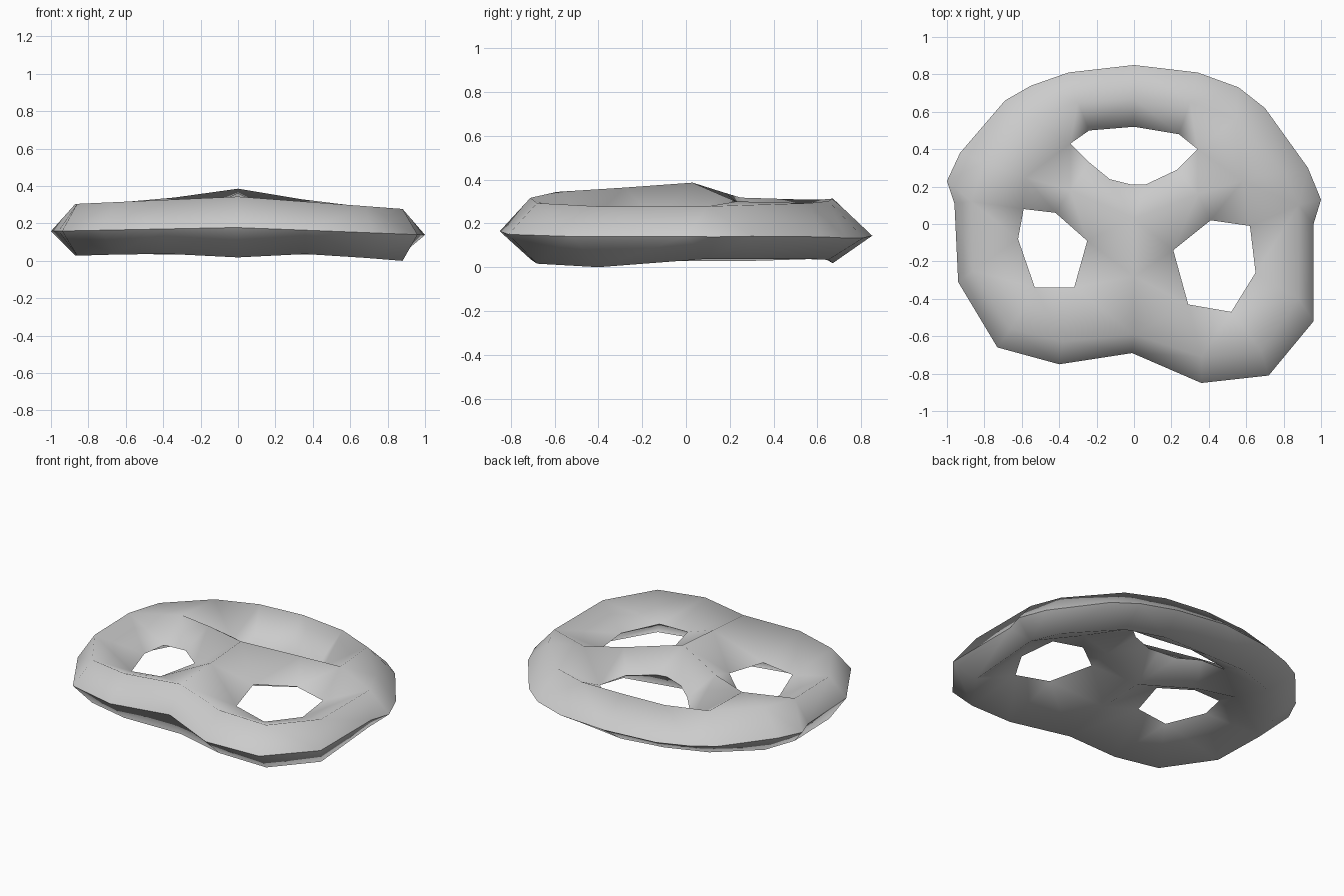
import bpy
import bmesh
from mathutils import Vector
from mathutils.geometry import delaunay_2d_cdt

cube = bpy.data.objects.get("Cube")
if cube:
    bpy.data.objects.remove(cube, do_unlink=True)

# Plan outlines of the pretzel, in hundredths of a unit
outline = [(0, 85), (34, 81), (56, 73), (70, 62), (93, 30), (100, 13), (96, 0), (96, -52),
           (72, -81), (36, -85), (-1, -69), (-40, -75), (-73, -66), (-94, -31), (-96, 11),
           (-100, 23), (-93, 38), (-69, 66), (-55, 74), (-35, 81)]
back_hole = [(-34, 43), (-24, 50), (0, 52), (24, 48), (34, 40), (23, 29), (6, 21),
             (-1, 21), (-13, 24), (-24, 33)]
left_hole = [(41, 2), (62, -1), (65, -26), (52, -47), (29, -43), (21, -14)]
right_hole = [(-59, 8), (-42, 6), (-25, -9), (-32, -34), (-53, -34), (-62, -8)]

# Crest lines: the dough ring, the spine and the two crossing arms
ring = [(0, 67), (30, 65), (54, 56), (80, 28), (88, 10), (88, -40), (68, -68),
        (36, -71), (0, -59), (-38, -63), (-66, -56), (-86, -25), (-87, 12), (-80, 33),
        (-56, 56), (-30, 65)]
spine = [(0, -59), (0, -28), (0, 3)]
left_arm = [(0, 3), (34, 16), (58, 23), (80, 28)]
right_arm = [(0, 3), (-34, 18), (-58, 25), (-80, 33)]


def crest_height(x, y):
    """Top of the dough: highest at the crossing, lower at the rim."""
    height = 0.345 - 0.06 * abs(x) - 0.015 * x
    if y > 0.4:
        return height - 0.03 + 0.035 * abs(x)
    return height + 0.045 * max(0, 1 - Vector((x, y)).length / 0.5)


def ring_base(x, y):
    """Underside of the outer ring, sagging a little at the front left."""
    height = 0.02 + 0.05 * min(abs(x), 0.4)
    return height - 0.08 * max(0, x - 0.4) * (y < 0) - 0.03 * max(0, -x - 0.5)


def strut_base(x, y):
    """Underside of the spine and arms, raised above the ring."""
    return 0.1 + 0.1 * min(abs(x), 0.3) + 0.05 * min(y, 0)


def outer_rim_height(x, y):
    """Widest line of the dough, halfway up its side."""
    return 0.18 - 0.03 * abs(x) - 0.01 * x - 0.1 * max(0, y - 0.5)


def hole_rim_height(x, y):
    """Hole edges climb towards the crossing and dip at the back."""
    return 0.25 - 0.11 * abs(x) - 0.75 * max(0, y - 0.35)


def inside(point, loop):
    hit = False
    for a, b in zip(loop, loop[1:] + loop[:1]):
        if (a[1] > point.y) != (b[1] > point.y):
            if point.x < a[0] + (b[0] - a[0]) * (point.y - a[1]) / (b[1] - a[1]):
                hit = not hit
    return hit


# Gather points, their lower and upper height rules, and fixed edges
points, edges, rules = [], [], []


def add_line(line, closed, low, high):
    ids = []
    for p in line:
        if p not in points:
            points.append(p)
            rules.append((low, high))
        ids.append(points.index(p))
    edges.extend(zip(ids, ids[1:]))
    if closed:
        edges.append((ids[-1], ids[0]))


holes = [back_hole, left_hole, right_hole]
add_line(outline, True, outer_rim_height, outer_rim_height)
for hole in holes:
    add_line(hole, True, hole_rim_height, hole_rim_height)
add_line(ring, True, ring_base, crest_height)
for line in (spine, left_arm, right_arm):
    add_line(line, False, strut_base, crest_height)

plan = delaunay_2d_cdt([Vector(p) for p in points], edges, [], 0, 1e-4)
plan_points, plan_faces, sources = plan[0], plan[2], plan[3]

# Upper and lower skins share the rim vertices
bm = bmesh.new()
upper, lower = [], []
for point, source in zip(plan_points, sources):
    x, y = point / 100
    low, high = rules[source[0]]
    top = bm.verts.new((x, y, high(x, y)))
    upper.append(top)
    lower.append(top if low is high else bm.verts.new((x, y, low(x, y))))

for face in plan_faces:
    centre = sum((plan_points[i] for i in face), Vector((0, 0))) / len(face)
    if not inside(centre, outline) or any(inside(centre, hole) for hole in holes):
        continue
    if all(upper[i] is lower[i] for i in face):
        # A sliver with three rim corners gets a slightly swollen centre
        middle = sum((upper[i].co for i in face), Vector()) / len(face)
        swell = Vector((0, 0, 0.02))
        tips = bm.verts.new(middle + swell), bm.verts.new(middle - swell)
        for a, b in zip(face, face[1:] + face[:1]):
            bm.faces.new((upper[a], upper[b], tips[0]))
            bm.faces.new((upper[b], upper[a], tips[1]))
        continue
    bm.faces.new([upper[i] for i in face])
    bm.faces.new([lower[i] for i in reversed(face)])

bmesh.ops.recalc_face_normals(bm, faces=bm.faces[:])

# Soft crests, with a crisp edge where the two skins meet
for face in bm.faces:
    face.smooth = True
for edge in bm.edges:
    if len(edge.link_faces) == 2:
        a, b = edge.link_faces
        edge.smooth = a.normal.z * b.normal.z > 0

# Rest on the ground
drop = min(v.co.z for v in bm.verts)
bmesh.ops.translate(bm, verts=bm.verts[:], vec=(0, 0, -drop))

mesh = bpy.data.meshes.new("pretzel")
bm.to_mesh(mesh)
bm.free()
pretzel = bpy.data.objects.new("pretzel", mesh)
bpy.context.collection.objects.link(pretzel)

# Plain grey dough
colour = (0.6, 0.6, 0.6, 1)
grey = bpy.data.materials.new("plain_grey")
grey.use_nodes = True
grey.diffuse_color = colour
grey.node_tree.nodes["Principled BSDF"].inputs["Base Color"].default_value = colour
mesh.materials.append(grey)
